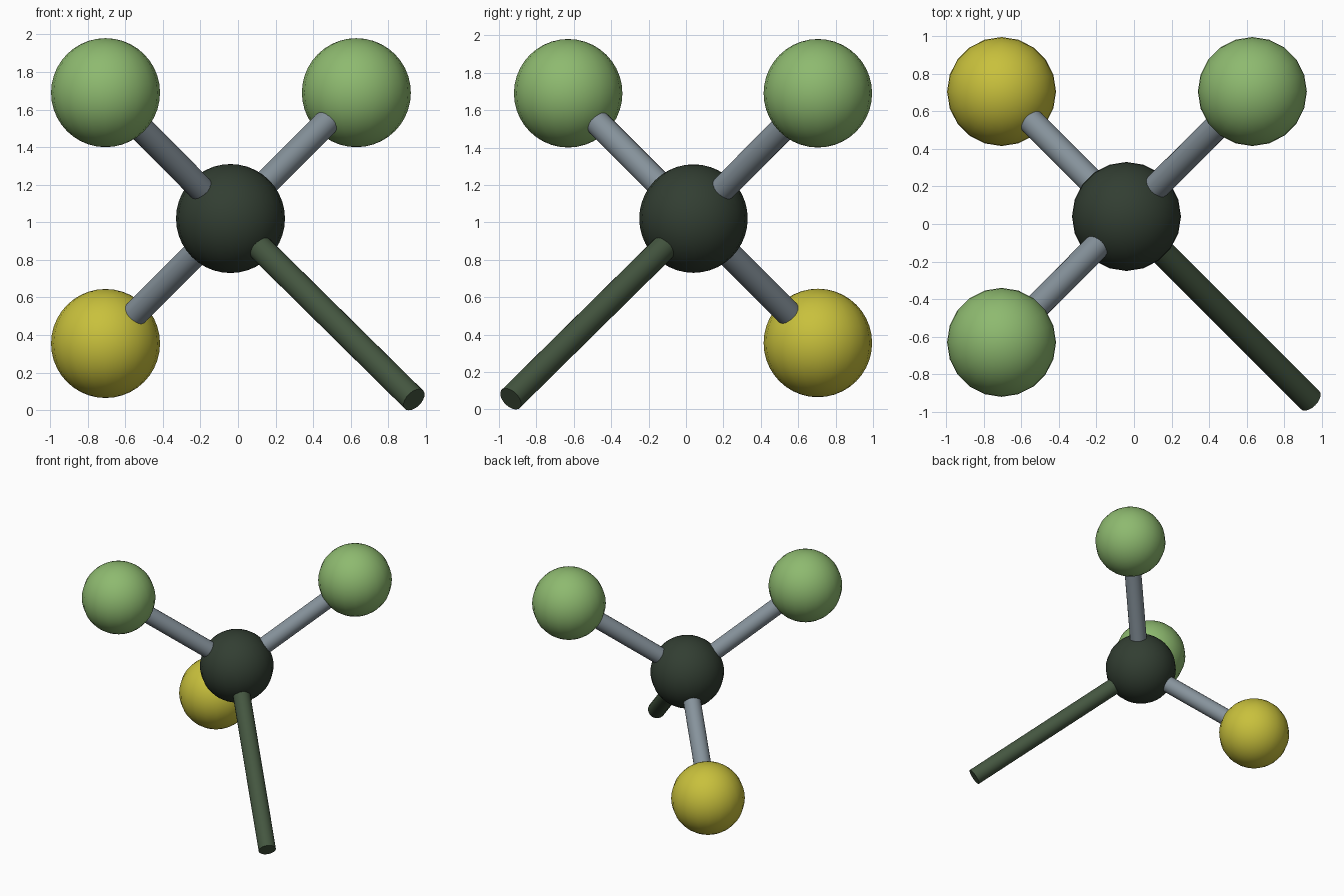
import bpy
from math import radians
from mathutils import Vector

if "Cube" in bpy.data.objects:
    bpy.data.objects.remove(bpy.data.objects["Cube"])

BALL_R, ROD_R = 0.29, 0.069
HUB = Vector((-0.04, 0.04, 1.02))


def material(name, rgb):
    m = bpy.data.materials.new(name)
    m.diffuse_color = (*rgb, 1)
    m.use_nodes = True
    m.node_tree.nodes["Principled BSDF"].inputs["Base Color"].default_value = m.diffuse_color
    return m


GREEN = material("green", (0.27, 0.49, 0.16))
YELLOW = material("yellow", (0.58, 0.53, 0.045))
DARK = material("dark_green", (0.032, 0.048, 0.032))
STEM = material("stem_green", (0.058, 0.093, 0.051))
GREY = material("blue_grey", (0.24, 0.29, 0.33))


def finish(name, mat):
    ob = bpy.context.object
    ob.name = name
    ob.data.materials.append(mat)
    bpy.ops.object.shade_smooth_by_angle(angle=radians(40))


def ball(name, centre, mat):
    bpy.ops.mesh.primitive_uv_sphere_add(segments=20, ring_count=20, radius=BALL_R, location=centre)
    finish(name, mat)


def rod(name, a, b, mat):
    d = b - a
    bpy.ops.mesh.primitive_cylinder_add(
        vertices=20, radius=ROD_R, depth=d.length, location=(a + b) / 2,
        rotation=d.to_track_quat('Z', 'Y').to_euler())
    finish(name, mat)


# Central ball and the long free stem
ball("centre_ball", HUB, DARK)
rod("long_stem", HUB, Vector((0.937, -0.937, 0.056)), STEM)

# Three outer balls, each joined to the centre by a grey rod
outer = [("left_front", (-0.705, -0.63, 1.69), GREEN),
         ("right_back", (0.63, 0.705, 1.69), GREEN),
         ("left_back", (-0.705, 0.705, 0.355), YELLOW)]
for name, pos, mat in outer:
    ball(name + "_ball", pos, mat)
    rod(name + "_rod", HUB, Vector(pos), GREY)
